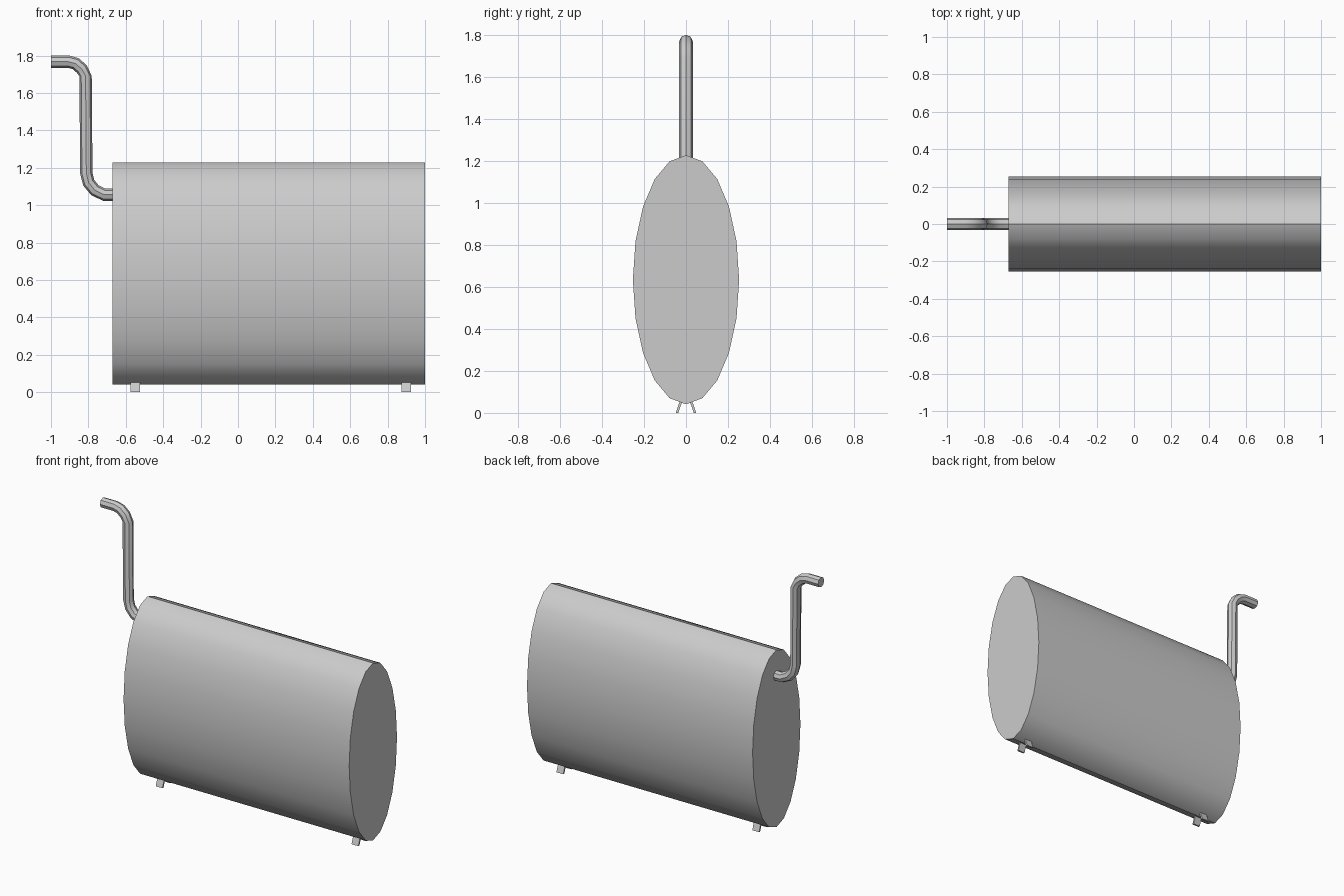
import bpy, bmesh, math
from mathutils import Vector, Matrix

if "Cube" in bpy.data.objects:
    bpy.data.objects.remove(bpy.data.objects["Cube"])


def loft(name, rings, smooth=None):
    """Skin equal-length rings of points and cap both ends."""
    bm = bmesh.new()
    vs = [[bm.verts.new(p) for p in r] for r in rings]
    n = len(vs[0])
    for a, b in zip(vs, vs[1:]):
        for i in range(n):
            bm.faces.new((a[i], a[(i + 1) % n], b[(i + 1) % n], b[i]))
    bm.faces.new(vs[0])
    bm.faces.new(vs[-1])
    bmesh.ops.recalc_face_normals(bm, faces=bm.faces[:])
    me = bpy.data.meshes.new(name)
    bm.to_mesh(me)
    bm.free()
    ob = bpy.data.objects.new(name, me)
    bpy.context.collection.objects.link(ob)
    if smooth:
        bpy.ops.object.select_all(action='DESELECT')
        ob.select_set(True)
        bpy.context.view_layer.objects.active = ob
        bpy.ops.object.shade_smooth_by_angle(angle=math.radians(smooth))
    return ob


# Elliptical tank, 20 sides, lying along x
def ellipse(x, n=20):
    return [(x, 0.253 * math.sin(2 * math.pi * i / n),
             0.634 + 0.593 * math.cos(2 * math.pi * i / n)) for i in range(n)]


loft("tank", [ellipse(-0.67), ellipse(1.0)], 40)

# Bent vent pipe: swept octagon along a path in the xz plane
path = [Vector((x, 0, z)) for x, z in (
    (-0.64, 1.056), (-0.715, 1.056), (-0.765, 1.08), (-0.798, 1.12),
    (-0.811, 1.17), (-0.815, 1.69), (-0.835, 1.728), (-0.868, 1.757),
    (-0.905, 1.767), (-1.0, 1.767))]
Y = Vector((0, 1, 0))
rings = []
for i, p in enumerate(path):
    t = (path[min(i + 1, len(path) - 1)] - path[max(i - 1, 0)]).normalized()
    if i in (0, len(path) - 1):
        t = Vector((-1, 0, 0))
    side = Y.cross(t)
    rings.append([p + 0.033 * (math.cos(k * math.pi / 4) * side + math.sin(k * math.pi / 4) * Y)
                  for k in range(8)])
loft("vent_pipe", rings, 30)


# Four small splayed feet
def foot(name, x, s):
    def ring(y, z):
        return [(x + dx, s * (y + dy), z) for dx, dy in
                ((-0.025, -0.006), (0.025, -0.006), (0.025, 0.006), (-0.025, 0.006))]
    loft(name, [ring(0.043, 0.0), ring(0.022, 0.06)])


for end, x in (("left", -0.55), ("right", 0.90)):
    for side_name, s in (("front", -1), ("back", 1)):
        foot(f"foot_{side_name}_{end}", x, s)
